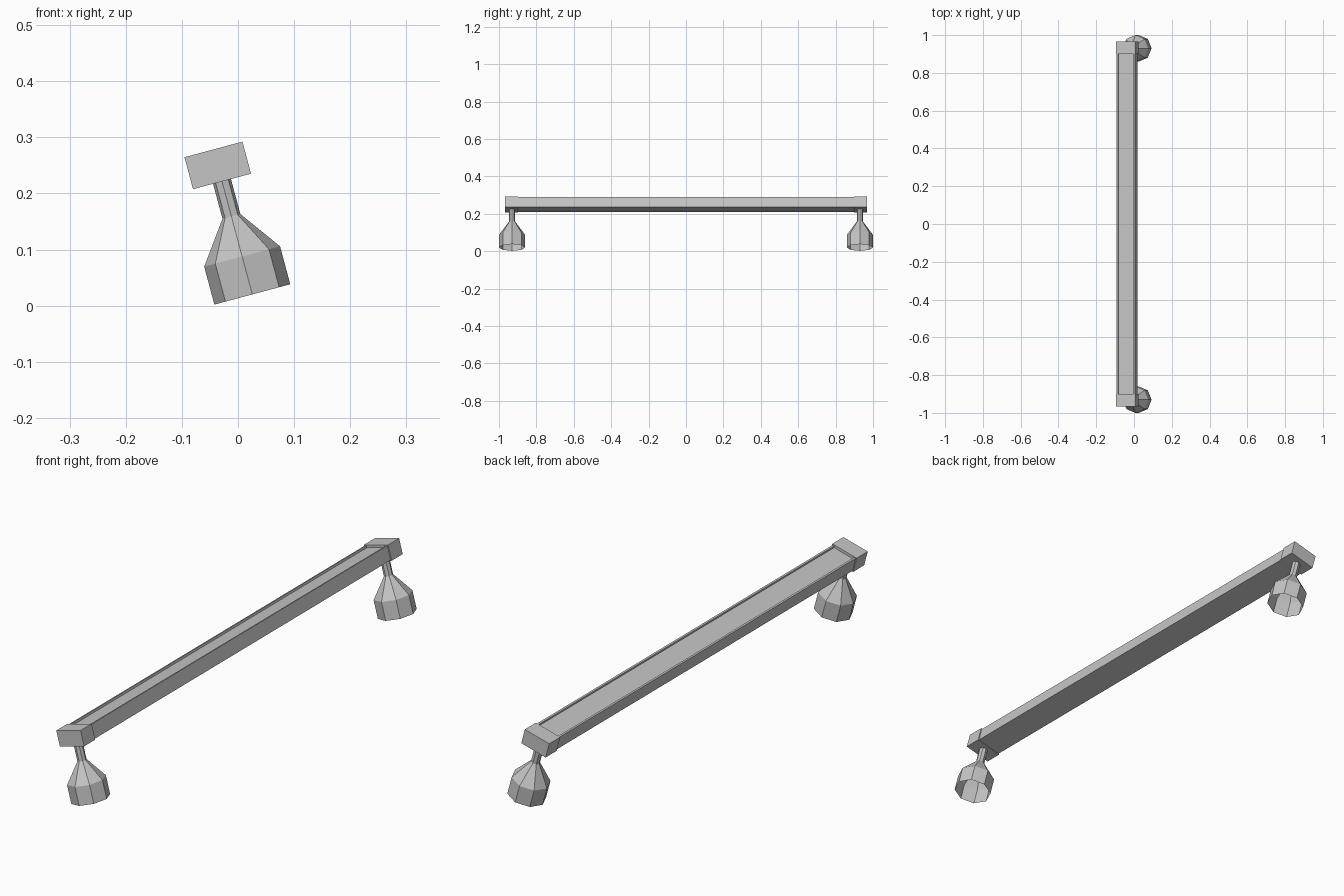
import bpy, bmesh, math
from mathutils import Matrix, Vector

cube = bpy.data.objects.get("Cube")
if cube:
    bpy.data.objects.remove(cube, do_unlink=True)

grey = bpy.data.materials.new("plain grey")
grey.use_nodes = True
colour = (0.56, 0.56, 0.56, 1)
grey.diffuse_color = colour
grey.node_tree.nodes["Principled BSDF"].inputs["Base Color"].default_value = colour

# The whole fixture leans towards -x about its long axis
LEAN = Matrix.Translation((0.0255, 0, 0.02)) @ Matrix.Rotation(math.radians(-15), 4, 'Y')
LAMP_Y = 0.93


def finish(name, bm):
    bmesh.ops.recalc_face_normals(bm, faces=bm.faces[:])
    bm.transform(LEAN)
    mesh = bpy.data.meshes.new(name)
    bm.to_mesh(mesh)
    bm.free()
    mesh.materials.append(grey)
    obj = bpy.data.objects.new(name, mesh)
    bpy.context.collection.objects.link(obj)


def box(name, centre, size):
    bm = bmesh.new()
    bmesh.ops.create_cube(bm, size=1, matrix=Matrix.Translation(centre) @ Matrix.Diagonal((*size, 1)))
    finish(name, bm)


def extrude_along_y(name, profile, half_length):
    bm = bmesh.new()
    face = bm.faces.new([bm.verts.new((x, -half_length, z)) for x, z in profile])
    out = bmesh.ops.extrude_face_region(bm, geom=[face], use_keep_orig=True)
    verts = [g for g in out["geom"] if isinstance(g, bmesh.types.BMVert)]
    bmesh.ops.translate(bm, verts=verts, vec=(0, 2 * half_length, 0))
    finish(name, bm)


def open_lathe(name, profile, y, sides=8):
    bm = bmesh.new()
    rings = [[bm.verts.new((r * math.cos(a), y + r * math.sin(a), z))
              for a in (math.tau * i / sides for i in range(sides))] for r, z in profile]
    for low, high in zip(rings, rings[1:]):
        for i in range(sides):
            j = (i + 1) % sides
            bm.faces.new((low[i], low[j], high[j], high[i]))
    finish(name, bm)


# Long channel with a panel sunk between two thin rims
half_rim = [(0.05, 0.211), (0.05, 0.265), (0.043, 0.265), (0.043, 0.257)]
channel = half_rim + [(-x, z) for x, z in reversed(half_rim)]
extrude_along_y("channel_bar", channel, 0.905)

# Block, stem and open flared shade at each end
for side, y in (("front", -LAMP_Y), ("back", LAMP_Y)):
    box(side + "_end_block", (0, y + math.copysign(0.003, y), 0.238), (0.107, 0.067, 0.059))
    open_lathe(side + "_stem_and_shade",
               [(0.07, 0), (0.07, 0.07), (0.0165, 0.144), (0.0165, 0.215)], y)
